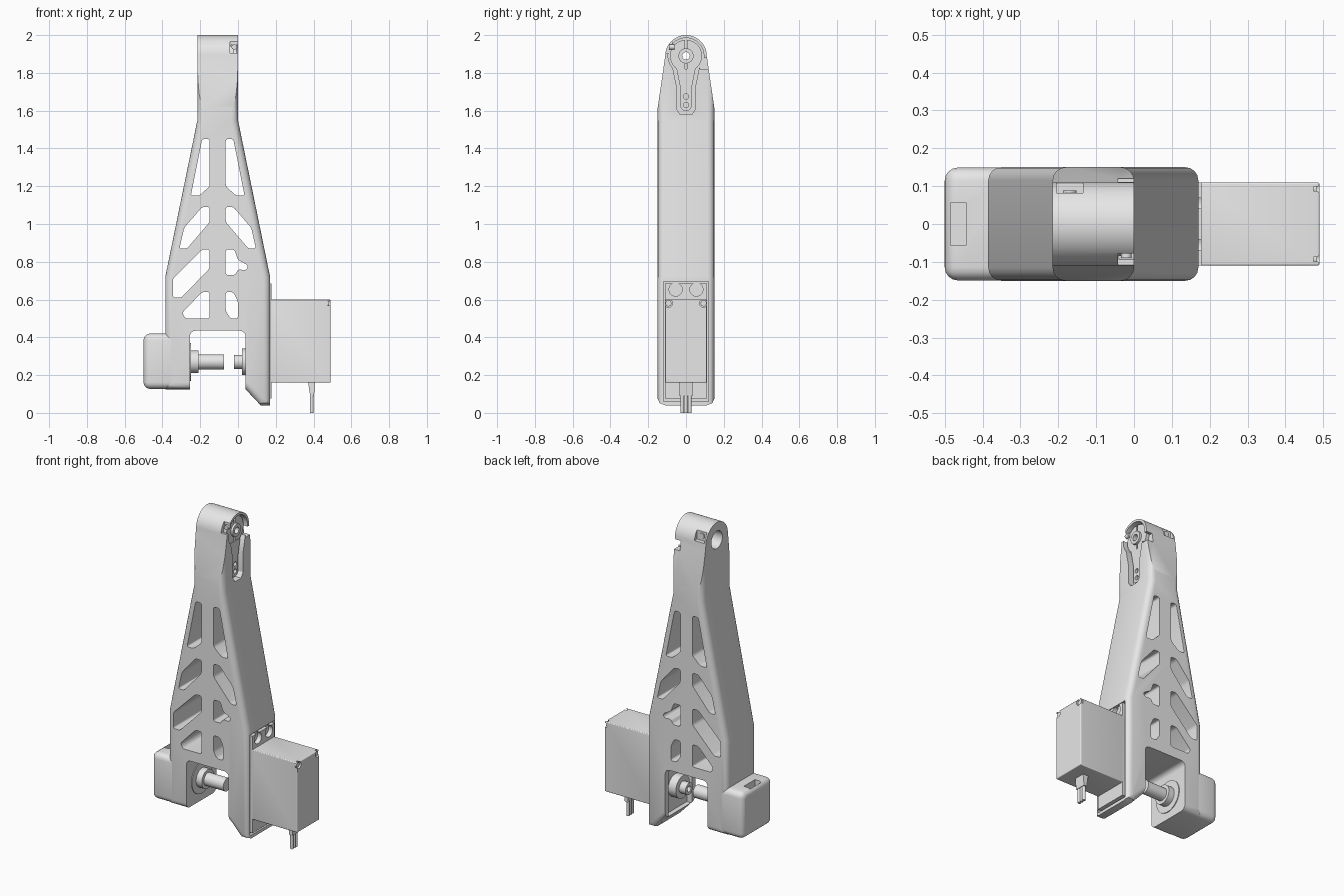
import bpy, bmesh, math
from mathutils import Matrix, Vector

cube = bpy.data.objects.get("Cube")
if cube:
    bpy.data.objects.remove(cube, do_unlink=True)

grey = bpy.data.materials.new("light grey plastic")
grey.use_nodes = True
grey.diffuse_color = (0.8, 0.8, 0.8, 1)
grey.node_tree.nodes["Principled BSDF"].inputs["Base Color"].default_value = (0.8, 0.8, 0.8, 1)
parts = []


def finish(bm, name):
    bmesh.ops.recalc_face_normals(bm, faces=bm.faces)
    mesh = bpy.data.meshes.new(name)
    bm.to_mesh(mesh)
    bm.free()
    mesh.materials.append(grey)
    ob = bpy.data.objects.new(name, mesh)
    bpy.context.collection.objects.link(ob)
    parts.append(ob)
    return ob


def prism(name, pts, axis, lo, hi, corner=0, rim=0):
    """Extrude a profile along x or y; optionally round its corners and rims."""
    k = "xy".index(axis)
    place = (lambda a, b, t: (t, a, b)) if k == 0 else (lambda a, b, t: (a, t, b))
    bm = bmesh.new()
    low = [bm.verts.new(place(a, b, lo)) for a, b in pts]
    high = [bm.verts.new(place(a, b, hi)) for a, b in pts]
    n = len(pts)
    bm.faces.new(low)
    bm.faces.new(high)
    for i in range(n):
        j = (i + 1) % n
        bm.faces.new((low[i], low[j], high[j], high[i]))
    bmesh.ops.recalc_face_normals(bm, faces=bm.faces)
    for size, along in ((corner, True), (rim, False)):
        if size:
            edges = [e for e in bm.edges
                     if (abs(e.verts[0].co[k] - e.verts[1].co[k]) > 1e-5) == along]
            bmesh.ops.bevel(bm, geom=edges, offset=size, segments=4, profile=0.5,
                            affect='EDGES', clamp_overlap=True)
    return finish(bm, name)


def box(name, x, y, z, bevel=0):
    bm = bmesh.new()
    bmesh.ops.create_cube(bm, size=1)
    for v in bm.verts:
        v.co = [(r[0] + r[1]) / 2 + c * (r[1] - r[0]) for r, c in zip((x, y, z), v.co)]
    if bevel:
        bmesh.ops.bevel(bm, geom=bm.edges[:], offset=bevel, segments=4, profile=0.5, affect='EDGES')
    return finish(bm, name)


def rod(name, axis, start, end, u, v, r, r2=None):
    """Cylinder along an axis; u, v are its centre on the other two axes."""
    bm = bmesh.new()
    bmesh.ops.create_cone(bm, cap_ends=True, segments=32, radius1=r,
                          radius2=r if r2 is None else r2, depth=end - start)
    d, mid = {"x": ((1, 0, 0), ((start + end) / 2, u, v)),
              "y": ((0, 1, 0), (u, (start + end) / 2, v)),
              "z": ((0, 0, 1), (u, v, (start + end) / 2))}[axis]
    turn = Vector((0, 0, 1)).rotation_difference(Vector(d)).to_matrix().to_4x4()
    bm.transform(Matrix.Translation(mid) @ turn)
    return finish(bm, name)


def combine(target, tool, operation='DIFFERENCE'):
    mod = target.modifiers.new("cut", 'BOOLEAN')
    mod.operation, mod.object, mod.solver = operation, tool, 'EXACT'
    bpy.context.view_layer.objects.active = target
    bpy.ops.object.modifier_apply(modifier=mod.name)
    parts.remove(tool)
    bpy.data.objects.remove(tool, do_unlink=True)


# Tapered leg: front outline intersected with the side outline
leg = prism("leg_frame", [(-.385, .125), (.04, .125), (.12, .04), (.17, .04), (.17, .72), (0, 1.55),
                          (0, 2.05), (-.215, 2.05), (-.215, 1.55), (-.385, .72)],
            "y", -.15, .15, rim=.035)
arc = [(.11 * math.cos(math.pi * i / 24), 1.89 + .11 * math.sin(math.pi * i / 24)) for i in range(25)]
foot = [(.152, 1.6), (.152, .08), (.14, .052), (.11, .04)]
side = arc + [(-a, b) for a, b in foot] + foot[::-1]
combine(leg, prism("side_cutter", side, "x", -.6, .4), 'INTERSECT')

# Fork gap and lightening windows
combine(leg, prism("gap_cutter", [(-.255, -.1), (.04, -.1), (.04, .435), (-.255, .435)],
                   "y", -.3, .3, corner=.03))
tall = [(-.19, 1.45), (-.15, 1.45), (-.15, 1.2), (-.205, 1.15), (-.25, 1.15)]
upper = [(-.19, 1.09), (-.15, 1.09), (-.15, 1.01), (-.27, .87), (-.31, .87), (-.285, .98)]
middle = [(-.19, .865), (-.15, .865), (-.15, .765), (-.3, .61), (-.345, .61), (-.345, .71)]
lower = [(-.19, .64), (-.15, .64), (-.15, .5), (-.28, .5), (-.295, .53)]
middle_left = [(-.065, .865), (-.02, .865), (0, .81), (.055, .78), (.045, .755), (0, .76),
               (-.015, .73), (-.065, .73)]
lower_left = [(-.065, .64), (-.025, .64), (0, .59), (0, .5), (-.04, .5), (-.065, .54)]
mirrored = [[(-.215 - a, b) for a, b in w] for w in (tall, upper)]
for w in [tall, upper, middle, lower, middle_left, lower_left] + mirrored:
    combine(leg, prism("window_cutter", w, "y", -.3, .3, corner=.012))

# Servo pockets on the outer and inner faces of the fork
combine(leg, box("pocket_cutter", (.15, .3), (-.12, .12), (.06, .695)))
combine(leg, box("pocket_cutter", (0, .075), (-.115, .115), (.12, .41)))

# Upper joint: horn recess, bearing bore, axle hole and screw notches
TOP = 1.89
combine(leg, rod("recess_cutter", "x", -.04, .1, 0, TOP, .095))
combine(leg, prism("arm_cutter", [(-.075, 1.85), (-.05, 1.73), (-.05, 1.61), (-.03, 1.58), (.03, 1.58),
                                  (.05, 1.61), (.05, 1.73), (.075, 1.85)], "x", -.04, .1))
combine(leg, rod("bore_cutter", "x", -.3, -.12, 0, TOP, .055))
combine(leg, rod("axle_cutter", "x", -.3, .1, 0, TOP, .02))
for x, y, z in (((-.042, .1), (-.2, -.075), (1.905, 1.967)),
                ((-.042, .1), (.075, .2), (1.82, 1.88)),
                ((-.205, -.135), (.082, .2), (1.905, 1.965))):
    combine(leg, box("notch_cutter", x, y, z))
rod("front_clamp_screw", "y", -.09, -.06, -.02, 1.937, .014)
rod("back_clamp_screw", "y", .07, .088, -.17, 1.935, .018)

# Servo horn in the upper joint
horn = rod("upper_horn", "x", -.045, -.022, 0, TOP, .085)
combine(horn, rod("horn_cutter", "x", -.1, .1, 0, TOP, .02))
combine(horn, box("horn_cutter", (-.035, .1), (-.006, .006), (1.78, 2)))
arm = prism("upper_horn_arm", [(-.05, 1.82), (-.03, 1.72), (-.03, 1.62), (-.015, 1.6), (.015, 1.6),
                               (.03, 1.62), (.03, 1.72), (.05, 1.82)], "x", -.045, -.02)
for z in (1.63, 1.675):
    combine(arm, rod("horn_cutter", "x", -.1, .1, 0, z, .014))
hub = rod("upper_horn_hub", "x", -.03, -.008, 0, TOP, .04)
combine(hub, rod("hub_cutter", "x", -.1, .1, 0, TOP, .02))

# Bearing housing on the outside of the fork
housing = box("bearing_housing", (-.5, -.3), (-.149, .149), (.127, .42), bevel=.035)
combine(housing, box("slot_cutter", (-.485, -.442), (-.056, .056), (.33, .5)))
for y in (-.1, .1):
    for z in (.175, .37):
        combine(housing, rod("screw_cutter", "x", -.6, -.47, y, z, .024))
        rod("housing_screw", "x", -.48, -.462, y, z, .018)

# Lower joint axle and servo output
AXLE = .27
rod("bearing_ring", "x", -.27, -.25, 0, AXLE, .1)
rod("axle_collar", "x", -.255, -.21, 0, AXLE, .06)
rod("axle", "x", -.22, -.075, 0, AXLE, .04)
rod("servo_output_disc", "x", .022, .09, 0, AXLE, .07)
output = rod("servo_output_shaft", "x", -.022, .06, 0, AXLE, .037)
combine(output, rod("shaft_cutter", "x", -.1, .0, 0, AXLE, .018))

# Servo with flange, screw wells and cable
flange = box("servo_flange", (.14, .178), (-.11, .11), (.075, .685))
for y in (-.055, .055):
    for z in (.105, .653):
        combine(flange, rod("flange_cutter", "x", .1, .3, y, z, .035 if z > .5 else .028))
servo = box("servo_case", (.16, .49), (-.11, .11), (.16, .6), bevel=.005)
for y in (-.093, .093):
    for z in (.18, .58):
        combine(servo, rod("well_cutter", "x", .474, .6, y, z, .021))
        rod("servo_screw", "x", .47, .482, y, z, .016)
prism("cable_boot", [(.37, .17), (.41, .17), (.402, .09), (.382, .09)], "y", -.035, .035)
for y in (-.02, 0, .02):
    rod("cable_wire", "z", 0, .12, .39, y, .01)

# Smooth round surfaces, keep hard edges
for ob in parts:
    bpy.ops.object.select_all(action='DESELECT')
    ob.select_set(True)
    bpy.context.view_layer.objects.active = ob
    bpy.ops.object.shade_smooth_by_angle(angle=math.radians(30))
